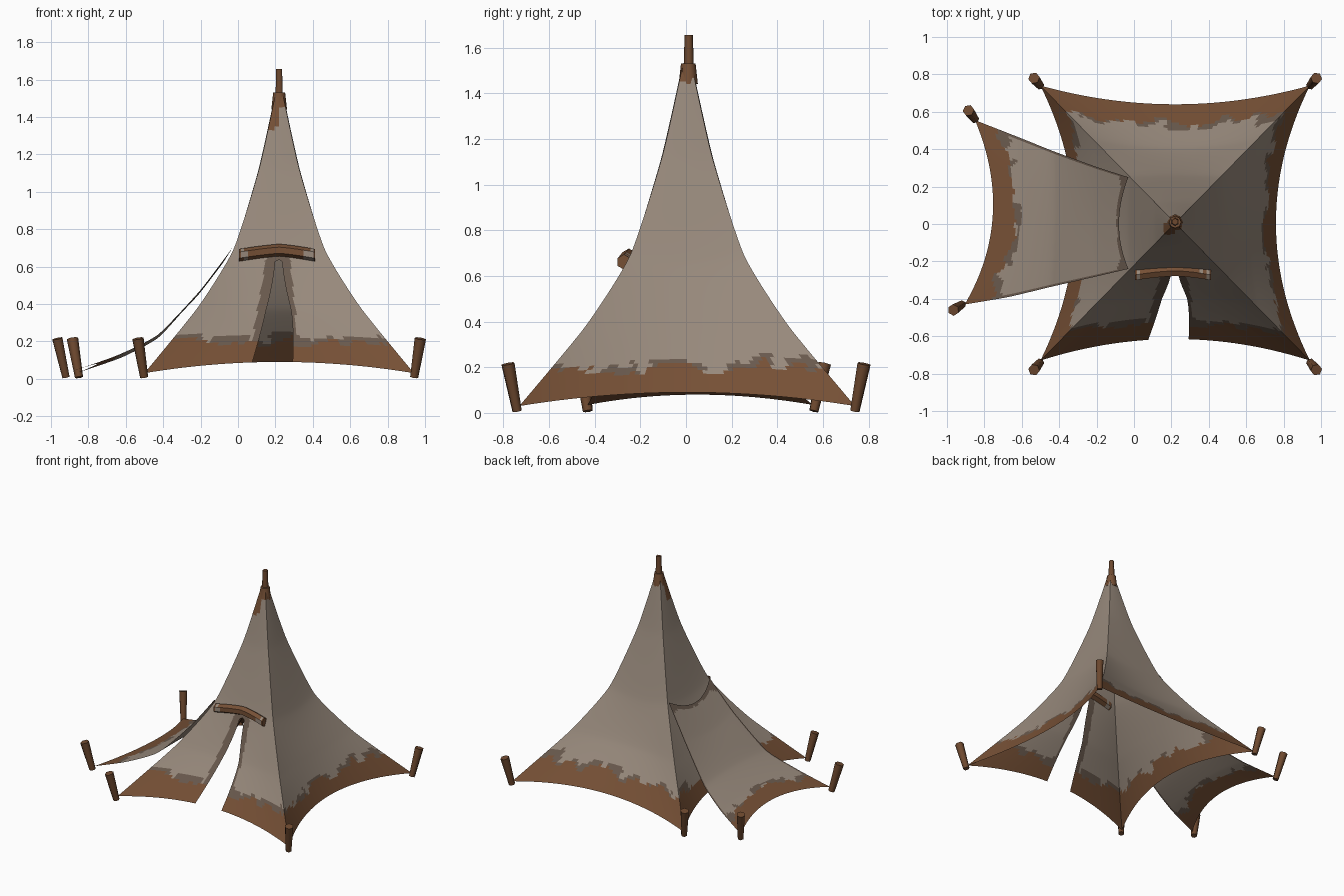
import bpy, bmesh, math
from mathutils import Vector, noise

if "Cube" in bpy.data.objects:
    bpy.data.objects.remove(bpy.data.objects["Cube"])

def material(name, rgb):
    m = bpy.data.materials.new(name)
    m.diffuse_color = (*rgb, 1)
    m.use_nodes = True
    m.node_tree.nodes["Principled BSDF"].inputs["Base Color"].default_value = m.diffuse_color
    return m

MATS = [material("canvas", (0.31, 0.25, 0.20)),
        material("brown_cloth", (0.18, 0.08, 0.036)),
        material("worn_hem", (0.14, 0.10, 0.074)),
        material("stake_wood", (0.155, 0.066, 0.028))]
CANVAS, BROWN, HEM, WOOD = range(4)

def finish(name, bm, angle=50):
    bmesh.ops.recalc_face_normals(bm, faces=bm.faces)
    me = bpy.data.meshes.new(name)
    bm.to_mesh(me)
    bm.free()
    for m in MATS:
        me.materials.append(m)
    ob = bpy.data.objects.new(name, me)
    bpy.context.collection.objects.link(ob)
    bpy.ops.object.select_all(action='DESELECT')
    ob.select_set(True)
    bpy.context.view_layer.objects.active = ob
    bpy.ops.object.shade_smooth_by_angle(angle=math.radians(angle))
    return ob

def add_grid(bm, fn, nu, nv):
    """Quad grid of fn(u, v) with u, v in 0..1"""
    vs = [[bm.verts.new(fn(i / nu, j / nv)) for i in range(nu + 1)] for j in range(nv + 1)]
    for j in range(nv):
        for i in range(nu):
            bm.faces.new((vs[j][i], vs[j + 1][i], vs[j + 1][i + 1], vs[j][i + 1]))

def along(pts, v):
    """Smooth curve through evenly spaced points"""
    n = len(pts) - 1
    i = min(int(v * n), n - 1)
    f = v * n - i
    p = [Vector(pts[max(0, min(n, k))]) for k in (i - 1, i, i + 1, i + 2)]
    m0, m1 = (p[2] - p[0]) * 0.3, (p[3] - p[1]) * 0.3
    return (p[1] * (2*f**3 - 3*f**2 + 1) + m0 * (f**3 - 2*f**2 + f)
            + p[2] * (3*f**2 - 2*f**3) + m1 * (f**3 - f**2))

def ragged(c, scale):
    return noise.noise(c * scale)

def band(d, c):
    """Ragged brown border: d is the distance above the border line"""
    d += 0.05 * ragged(c, 9) + 0.02 * ragged(c, 25)
    if d < 0:
        return BROWN
    return HEM if d < 0.03 and ragged(c + Vector((5, 3, 1)), 9) > -0.1 else CANVAS

# Main tent: four sagging walls (half width, height) from peak to hem
CX, CY = 0.22, 0.005
RIDGE = [(0.022, 1.51), (0.11, 1.12), (0.25, 0.69), (0.445, 0.38), (0.735, 0.03)]
MID = [(0.024, 1.51), (0.115, 1.11), (0.255, 0.66), (0.40, 0.37)]
HEM_OUT = (0.62, 0.55, 0.635, 0.55)

def wall(side, t, v):
    r = along(RIDGE, v)
    m = along(MID + [(HEM_OUT[side], 0.09)], v)
    o = m.lerp(r, t * t)
    a = side * math.pi / 2
    out, lat = o.x, t * r.x
    x = lat * math.cos(a) + out * math.sin(a)
    y = lat * math.sin(a) - out * math.cos(a)
    return Vector((CX + x * 0.98, CY + y, o.y))

DOOR_V = 0.525
DOOR = [(-0.08, 0.06), (-0.16, 0.145), (-0.20, 0.10)]

def door_edge(v, s):
    """Wall parameter of the left (s=-1) or right (s=1) door edge"""
    if v < DOOR_V:
        return 0
    return along(DOOR, (v - DOOR_V) / (1 - DOOR_V))[0 if s < 0 else 1]

def half_wall(side, s):
    def fn(u, v):
        edge = door_edge(v, s) if side == 0 else 0
        return wall(side, s + (edge - s) * u, v)
    return fn

bm = bmesh.new()
for side in range(4):
    for s in (-1, 1):
        add_grid(bm, half_wall(side, s), 28, 88)
bmesh.ops.remove_doubles(bm, verts=bm.verts, dist=0.0003)
for f in bm.faces:
    c = f.calc_center_median()
    tip = 1.46 + 0.04 * ragged(c, 20)
    if c.x < CX and c.y < CY:
        tip -= 0.12
    f.material_index = BROWN if c.z > tip else band(c.z - 0.2, c)
    # worn hem beside the door opening
    if c.y < -0.2 and 0.2 < c.z < 0.66:
        k = (0.66 - c.z) / 0.57
        if 0.155 - 0.10 * k < c.x < 0.275 + 0.06 * k:
            f.material_index = HEM
finish("tent_walls", bm)

# Side awning stretched from the left wall to two stakes
FRONT = [(-0.03, -0.24, 0.70), (-0.20, -0.28, 0.475), (-0.44, -0.335, 0.225),
         (-0.67, -0.39, 0.115), (-0.905, -0.43, 0.035)]
BACK = [(-0.03, 0.25, 0.70), (-0.20, 0.305, 0.475), (-0.42, 0.385, 0.225),
        (-0.62, 0.465, 0.115), (-0.85, 0.555, 0.035)]
CENTRE = [(-0.08, 0, 0.62), (-0.22, 0.01, 0.44), (-0.42, 0.02, 0.24),
          (-0.60, 0.035, 0.14), (-0.755, 0.05, 0.08)]

def awning(u, v):
    w = 2 * u - 1
    a, b, c = along(FRONT, v), along(BACK, v), along(CENTRE, v)
    return a * (w * (w - 1) / 2) + c * (1 - w * w) + b * (w * (w + 1) / 2)

NU, NV = 60, 60
bm = bmesh.new()
add_grid(bm, awning, NU, NV)
for i, f in enumerate(bm.faces):
    w = abs(2 * (i % NU + 0.5) / NU - 1)
    v = (i // NU + 0.5) / NV
    c = f.calc_center_median()
    f.material_index = band((0.81 + 0.05 * w * w - v) * 0.8, c)
    near_wall = 0.045 + 0.05 * max(0, w - 0.7) / 0.3 + 0.02 * ragged(c, 15)
    if v < near_wall or (w > 0.965 and v < 0.85):
        f.material_index = HEM
finish("side_awning", bm)

# Rolled door cloth above the opening
ROLL = [(0.005, -0.272, 0.661), (0.11, -0.258, 0.676), (0.22, -0.25, 0.687),
        (0.32, -0.258, 0.676), (0.412, -0.272, 0.661)]

def roll(u, v):
    a = u * math.tau + math.pi / 6
    return along(ROLL, v) + Vector((0, math.cos(a), math.sin(a))) * 0.033

bm = bmesh.new()
add_grid(bm, roll, 6, 24)
bmesh.ops.remove_doubles(bm, verts=bm.verts, dist=0.0003)
bmesh.ops.holes_fill(bm, edges=[e for e in bm.edges if e.is_boundary], sides=0)
for f in bm.faces:
    c = f.calc_center_median()
    worn = 0.15 < abs(c.x - 0.21) < 0.19 and ragged(c, 30) > -0.15
    f.material_index = CANVAS if worn else BROWN
finish("door_roll", bm)

# Wooden stakes and pole tip
def rod(name, p0, p1, r0, r1, sides=6, mat=WOOD):
    p0, p1 = Vector(p0), Vector(p1)
    bm = bmesh.new()
    bmesh.ops.create_cone(bm, cap_ends=True, segments=sides, radius1=r0, radius2=r1,
                          depth=(p1 - p0).length)
    rot = (p1 - p0).to_track_quat('Z', 'Y').to_matrix().to_4x4()
    bmesh.ops.transform(bm, matrix=rot, verts=bm.verts)
    bmesh.ops.translate(bm, vec=(p0 + p1) / 2, verts=bm.verts)
    for f in bm.faces:
        f.material_index = mat
    return finish(name, bm, 65)

for sx in (-1, 1):
    for sy in (-1, 1):
        rod("corner_stake", (CX + sx * 0.722, sy * 0.74, 0.008),
            (CX + sx * 0.755, sy * 0.78, 0.215), 0.022, 0.031)
rod("awning_stake_front", (-0.92, -0.43, 0.008), (-0.966, -0.46, 0.215), 0.022, 0.031)
rod("awning_stake_back", (-0.85, 0.56, 0.008), (-0.885, 0.607, 0.215), 0.022, 0.031)
rod("pole_tip", (CX, 0.012, 1.40), (CX, 0.012, 1.655), 0.026, 0.018)
rod("peak_collar", (CX, 0.01, 1.44), (CX, 0.01, 1.53), 0.042, 0.032, 8, BROWN)
